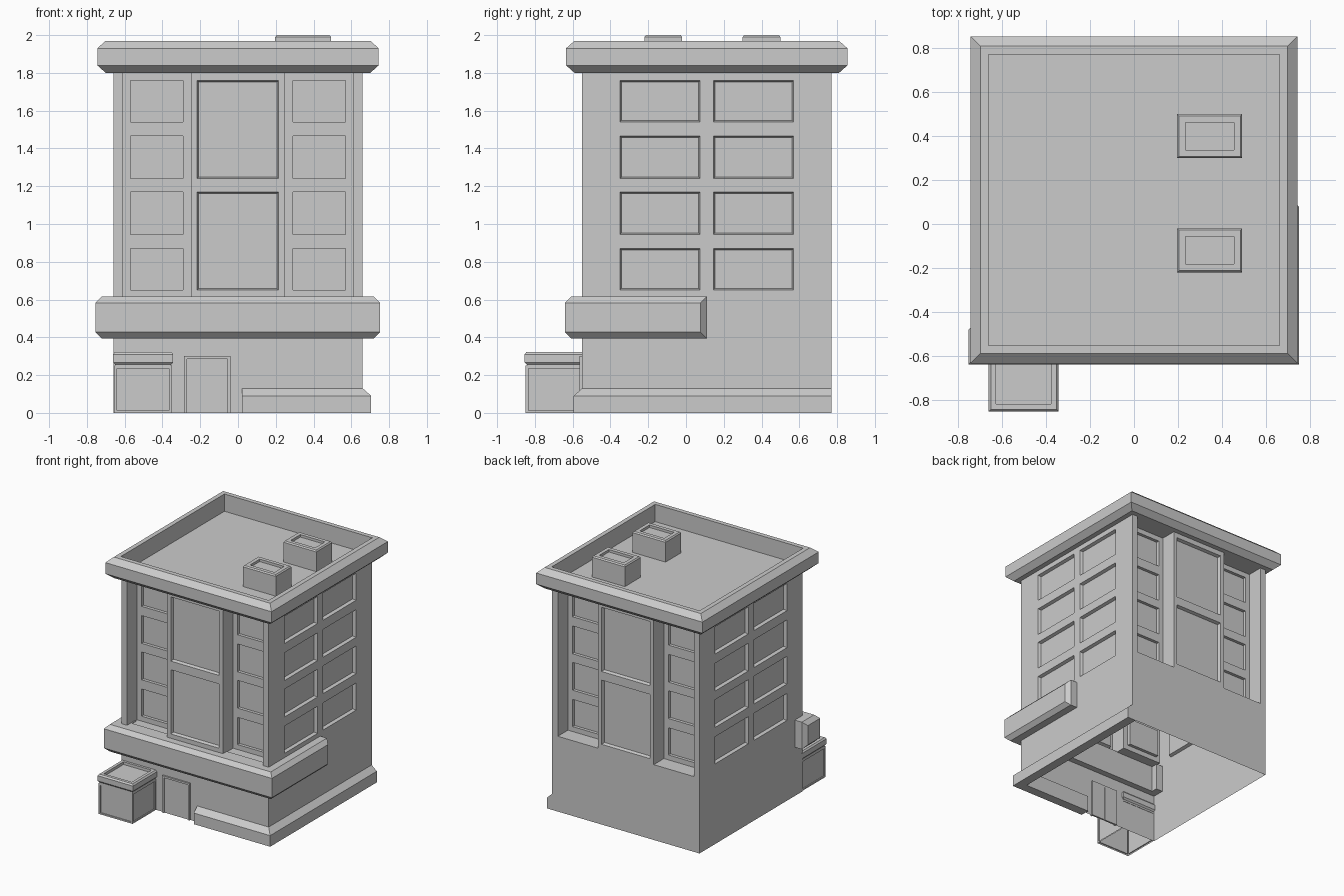
import bpy, bmesh
from mathutils import Vector, Matrix

if "Cube" in bpy.data.objects:
    bpy.data.objects.remove(bpy.data.objects["Cube"])

CY, H = 0.11, 0.66            # plan centre in y, half width of the tower
UP = Vector((0, 0, 1))


def finish(bm, name, fix_normals=True):
    bmesh.ops.remove_doubles(bm, verts=bm.verts, dist=0.0005)
    bmesh.ops.dissolve_degenerate(bm, edges=bm.edges, dist=0.0001)
    if fix_normals:
        bmesh.ops.recalc_face_normals(bm, faces=bm.faces)
    me = bpy.data.meshes.new(name)
    bm.to_mesh(me)
    bm.free()
    ob = bpy.data.objects.new(name, me)
    bpy.context.collection.objects.link(ob)
    return ob


def quad(bm, *pts):
    bm.faces.new([bm.verts.new(p) for p in pts])


def wall(bm, a, b, us, zs, depth=0.025, slope=0.008):
    """Wall from plan point a to b (outside on the right); odd cells are recessed."""
    a, b = Vector((*a, 0)), Vector((*b, 0))
    d = (b - a).normalized()
    inward = UP.cross(d)
    us = [0, *us, (b - a).length]
    P = lambda u, z, k=0: a + d * u + UP * z + inward * k
    for i in range(len(us) - 1):
        for j in range(len(zs) - 1):
            u0, u1, z0, z1 = us[i], us[i + 1], zs[j], zs[j + 1]
            out = [P(u0, z0), P(u1, z0), P(u1, z1), P(u0, z1)]
            if i % 2 and j % 2:
                s = slope
                inn = [P(u0 + s, z0 + s, depth), P(u1 - s, z0 + s, depth),
                       P(u1 - s, z1 - s, depth), P(u0 + s, z1 - s, depth)]
                for k in range(4):
                    m = (k + 1) % 4
                    quad(bm, out[k], out[m], inn[m], inn[k])
                quad(bm, *inn)
            else:
                quad(bm, *out)


def loft(name, rings, bottom=True):
    """Skin a stack of equal rings (list of (plan points, z)) and cap the ends."""
    bm = bmesh.new()
    rows = [[bm.verts.new((x, y, z)) for x, y in pts] for pts, z in rings]
    n = len(rows[0])
    for r0, r1 in zip(rows, rows[1:]):
        for k in range(n):
            m = (k + 1) % n
            bm.faces.new((r0[k], r0[m], r1[m], r1[k]))
    bm.faces.new(rows[-1])
    if bottom:
        bm.faces.new(rows[0])
    return finish(bm, name)


def rect(cx, cy, hx, hy):
    return [(cx - hx, cy - hy), (cx + hx, cy - hy), (cx + hx, cy + hy), (cx - hx, cy + hy)]


def box(name, x0, x1, y0, y1, z0, z1):
    r = rect((x0 + x1) / 2, (y0 + y1) / 2, (x1 - x0) / 2, (y1 - y0) / 2)
    return loft(name, [(r, z0), (r, z1)])


# Tower walls: one facade plus one side, then the same pair turned half way round
TOP, SILL, DEEP = 1.83, 0.61, 0.13
ROWS = [0.65, 0.87, 0.945, 1.17, 1.24, 1.465, 1.54, 1.76]
F, R = CY - H, CY - H + DEEP
bm = bmesh.new()
for turn in range(2):
    part = bmesh.new()
    wall(part, (-H, F), (H, F), [], [0, SILL])
    for x0, x1 in ((-H, -0.61), (0.61, H)):                     # corner piers
        wall(part, (x0, F), (x1, F), [], [SILL, TOP])
    for x0, x1 in ((-0.61, -0.25), (0.25, 0.61)):               # recessed strips
        wall(part, (x0, F), (x0, R), [], [SILL, TOP])
        wall(part, (x0, R), (x1, R), [0.04, 0.32], [SILL, *ROWS, TOP], 0.025, 0)
        wall(part, (x1, R), (x1, F), [], [SILL, TOP])
        quad(part, (x0, F, SILL), (x1, F, SILL), (x1, R, SILL), (x0, R, SILL))
    wall(part, (-0.25, F), (0.25, F), [0.033, 0.465],           # centre bay
         [SILL, 0.65, 1.17, 1.24, 1.76, TOP])
    wall(part, (H, F), (H, CY + H), [0.2, 0.625, 0.695, 1.12], [0, *ROWS, TOP])
    if turn:
        bmesh.ops.rotate(part, verts=part.verts, cent=(0, CY, 0),
                         matrix=Matrix.Rotation(3.14159265, 3, 'Z'))
    tmp = bpy.data.meshes.new("tmp")
    part.to_mesh(tmp)
    part.free()
    bm.from_mesh(tmp)
    bpy.data.meshes.remove(tmp)
finish(bm, "tower_walls", False)

# Cornice with parapet and sunken roof
loft("roof_cornice", [(rect(0, CY, H + o, H + o), z) for o, z in
     ((0.04, 1.80), (0.085, 1.84), (0.085, 1.93), (0.04, 1.97), (0.003, 1.97), (0.003, 1.83))])

# Rooftop units with sunken tops
for i, y in enumerate((-0.12, 0.40)):
    loft(f"rooftop_unit_{i + 1}", [(rect(0.345, y, 0.148 - o, 0.1 - o), z) for o, z in
         ((0, 1.825), (0, 1.99), (0.008, 2.0), (0.038, 2.0), (0.038, 1.98))])


# Chamfered canopy wrapping the front and both corners
def canopy(i):
    return [(0.6, 0.11), (0.72, 0.11), (0.752 - i, 0.078 + i), (0.752 - i, -0.64 + i),
            (-0.755 + i, -0.64 + i), (-0.755 + i, -0.482 + i), (-0.723, -0.45),
            (-0.6, -0.45), (-0.6, -0.5), (0.6, -0.5)]


loft("canopy", [(canopy(i), z) for i, z in
     ((0.032, 0.395), (0, 0.427), (0, 0.583), (0.032, 0.615))])


# Plinth along the front right and right side
def plinth(o):
    return [(0.02, -0.52), (0.02, F - o), (H + o, F - o), (H + o, 0.77), (0.63, 0.77), (0.63, -0.52)]


loft("plinth", [(plinth(o), z) for o, z in ((0.045, 0), (0.045, 0.09), (0, 0.13))])

# Entrance kiosk: panelled walls and a chamfered cap with sunken top
bm = bmesh.new()
corners = [(-0.655, -0.55), (-0.655, -0.85), (-0.35, -0.85), (-0.35, -0.55)]
for a, b in zip(corners, corners[1:]):
    w = (Vector(b) - Vector(a)).length
    wall(bm, a, b, [0.015, w - 0.015], [0, 0.012, 0.235, 0.25], 0.008, 0)
finish(bm, "kiosk_walls", False)
loft("kiosk_cap", [(rect(-0.5025, -0.695, 0.1595 - o, 0.16 - o), z) for o, z in
     ((0.012, 0.24), (0.012, 0.255), (0, 0.268), (0, 0.31), (0.01, 0.322),
      (0.034, 0.322), (0.034, 0.30))])

# Double door with frame
for side, x in (("left", -0.285), ("right", -0.055)):
    box(f"door_jamb_{side}", x, x + 0.015, -0.563, -0.54, 0, 0.285)
box("door_lintel", -0.285, -0.04, -0.563, -0.54, 0.285, 0.30)
box("door_leaf_left", -0.27, -0.165, -0.554, -0.54, 0, 0.285)
box("door_leaf_right", -0.16, -0.055, -0.554, -0.54, 0, 0.285)
